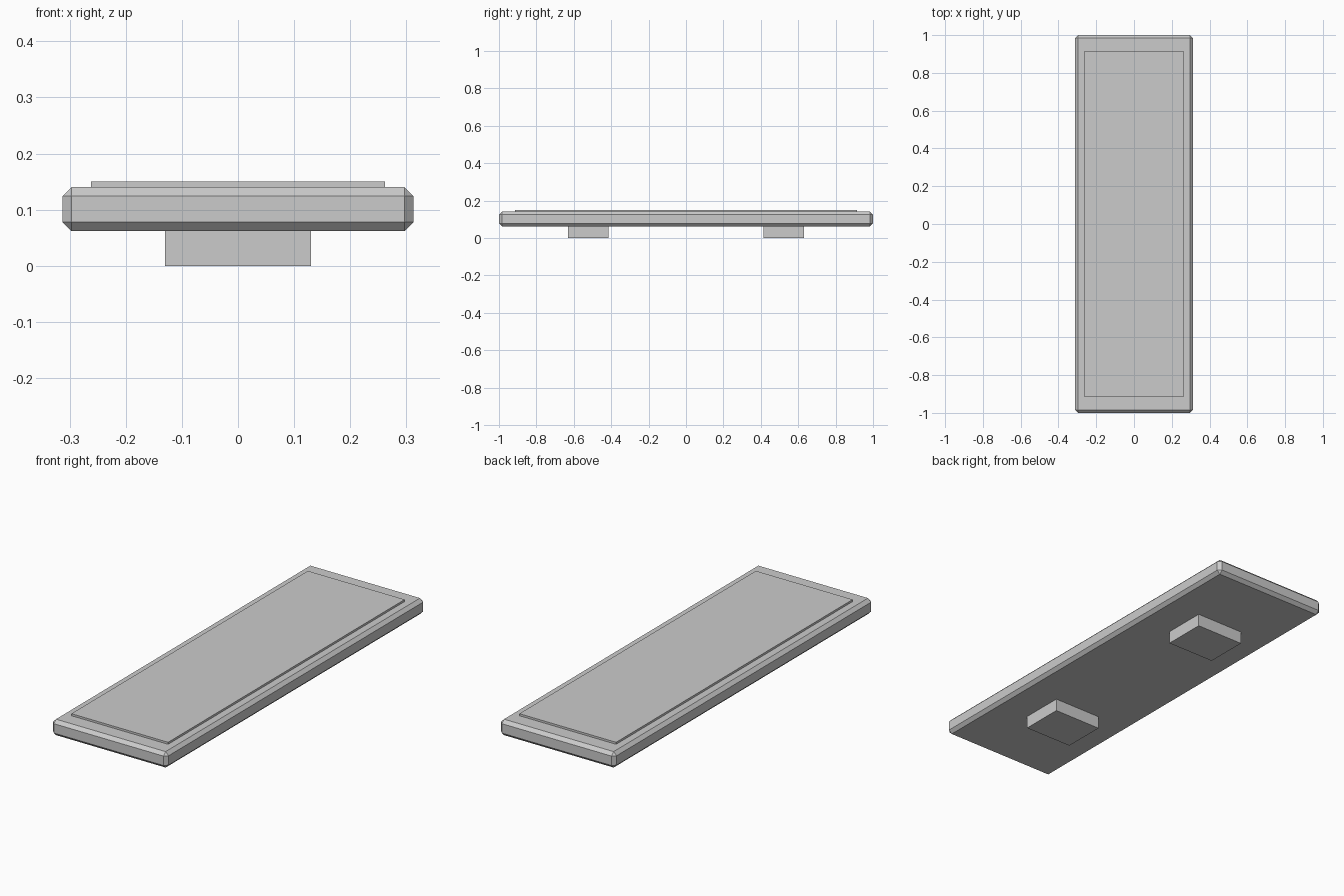
import bpy

if "Cube" in bpy.data.objects:
    bpy.data.objects.remove(bpy.data.objects["Cube"])

grey = bpy.data.materials.new("plain grey")
grey.diffuse_color = (0.6, 0.6, 0.6, 1)
grey.use_nodes = True
grey.node_tree.nodes["Principled BSDF"].inputs["Base Color"].default_value = grey.diffuse_color


def box(name, x, y, z, bevel=0.0):
    """Box spanning the given (min, max) ranges, with optional chamfered edges."""
    spans = (x, y, z)
    bpy.ops.mesh.primitive_cube_add(size=1, location=[(a + b) / 2 for a, b in spans])
    ob = bpy.context.object
    ob.name = name
    ob.scale = [b - a for a, b in spans]
    bpy.ops.object.transform_apply(location=False, rotation=False, scale=True)
    ob.data.materials.append(grey)
    if bevel:
        mod = ob.modifiers.new("chamfer", 'BEVEL')
        mod.width = bevel
        mod.segments = 1
    return ob


# Chamfered main slab
box("slab", (-0.313, 0.313), (-1, 1), (0.062, 0.14), bevel=0.016)

# Thin raised panel on top
box("top_panel", (-0.262, 0.262), (-0.915, 0.915), (0.14, 0.15))

# Two feet underneath
for name, side in (("front_foot", -1), ("back_foot", 1)):
    y = sorted((side * 0.415, side * 0.63))
    box(name, (-0.13, 0.13), y, (0, 0.062))
